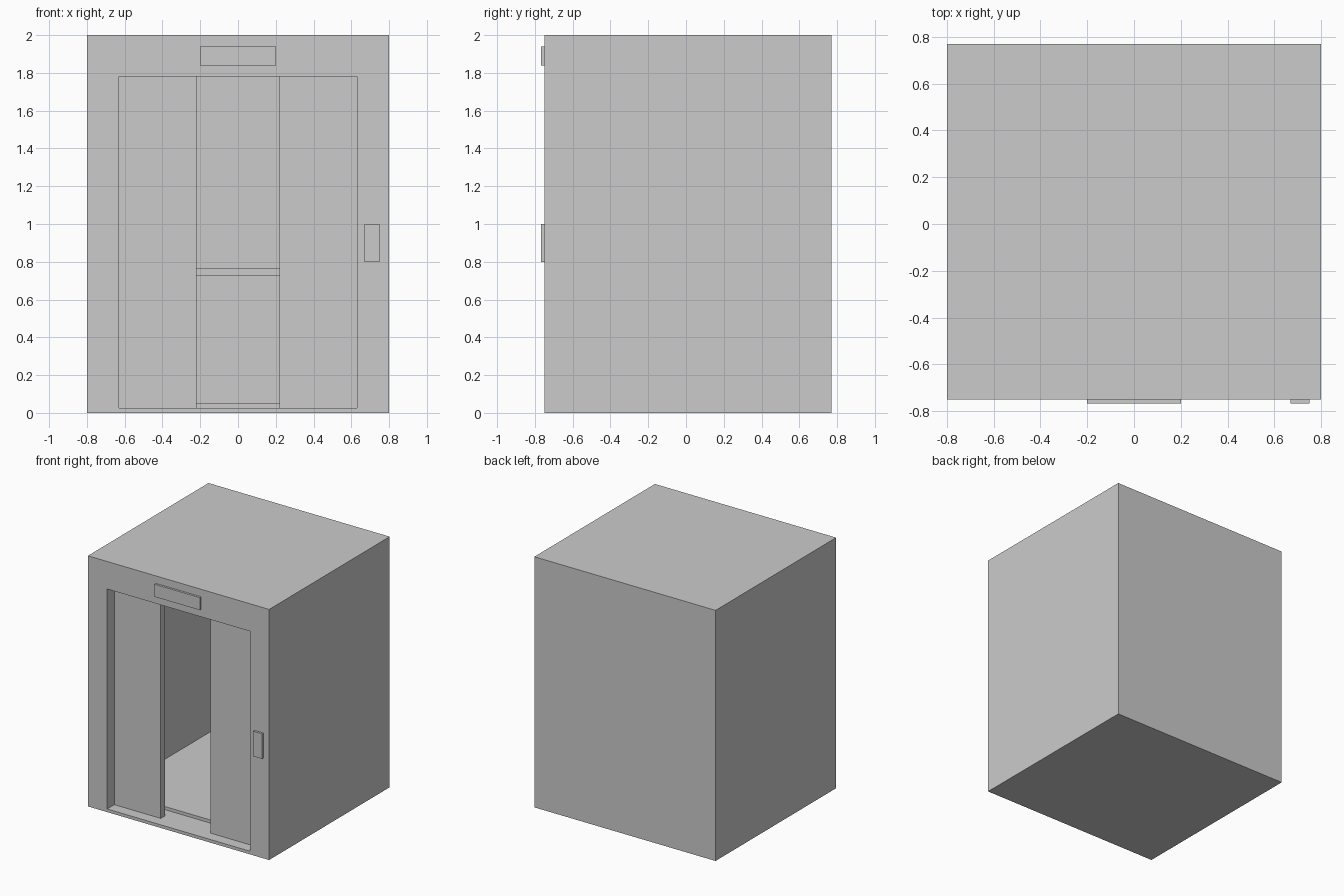
import bpy
import bmesh

default = bpy.data.objects.get("Cube")
if default:
    bpy.data.objects.remove(default, do_unlink=True)

# One plain grey for everything
grey = bpy.data.materials.new("light grey")
grey.use_nodes = True
colour = (0.6, 0.6, 0.6, 1)
grey.diffuse_color = colour
grey.node_tree.nodes["Principled BSDF"].inputs["Base Color"].default_value = colour


def box(name, x, y, z):
    """Box spanning the given (low, high) range on each axis."""
    bm = bmesh.new()
    bmesh.ops.create_cube(bm, size=1)
    for v in bm.verts:
        v.co = [low + (high - low) * (c + 0.5)
                for c, (low, high) in zip(v.co, (x, y, z))]
    mesh = bpy.data.meshes.new(name)
    bm.to_mesh(mesh)
    bm.free()
    mesh.materials.append(grey)
    obj = bpy.data.objects.new(name, mesh)
    bpy.context.collection.objects.link(obj)
    return obj


def carve(target, cutters):
    """Cut the boxes out of the target and remove them."""
    for cutter in cutters:
        cutter.hide_render = True
        mod = target.modifiers.new("cut", "BOOLEAN")
        mod.operation = "DIFFERENCE"
        mod.solver = "EXACT"
        mod.object = cutter
    graph = bpy.context.evaluated_depsgraph_get()
    carved = bpy.data.meshes.new_from_object(target.evaluated_get(graph))
    target.modifiers.clear()
    target.data = carved
    for cutter in cutters:
        bpy.data.objects.remove(cutter, do_unlink=True)


FRONT, STEP, BACK = -0.75, -0.52, 0.72
OPEN = 0.63

# Hollow cabin with a doorway and a sill a step below the floor
cabin = box("cabin", (-0.8, 0.8), (FRONT, 0.77), (0, 2))
carve(cabin, [
    box("interior_cutter", (-0.745, 0.745), (STEP, BACK), (0.05, 1.95)),
    box("doorway_cutter", (-OPEN, OPEN), (-0.9, -0.4), (0.08, 1.78)),
    box("sill_cutter", (-OPEN, OPEN), (-0.9, STEP), (0.025, 0.1)),
])

# Half-open sliding doors
for side, x in (("right", (-OPEN, -0.22)), ("left", (0.22, OPEN))):
    box(side + "_door", x, (-0.66, -0.605), (0.025, 1.78))

# Handrail on the back wall
box("handrail", (-0.65, 0.65), (0.68, BACK), (0.725, 0.765))

# Plates on the front
box("floor_indicator", (-0.2, 0.2), (-0.767, FRONT), (1.84, 1.94))
box("call_button_panel", (0.67, 0.75), (-0.767, FRONT), (0.8, 1.0))
